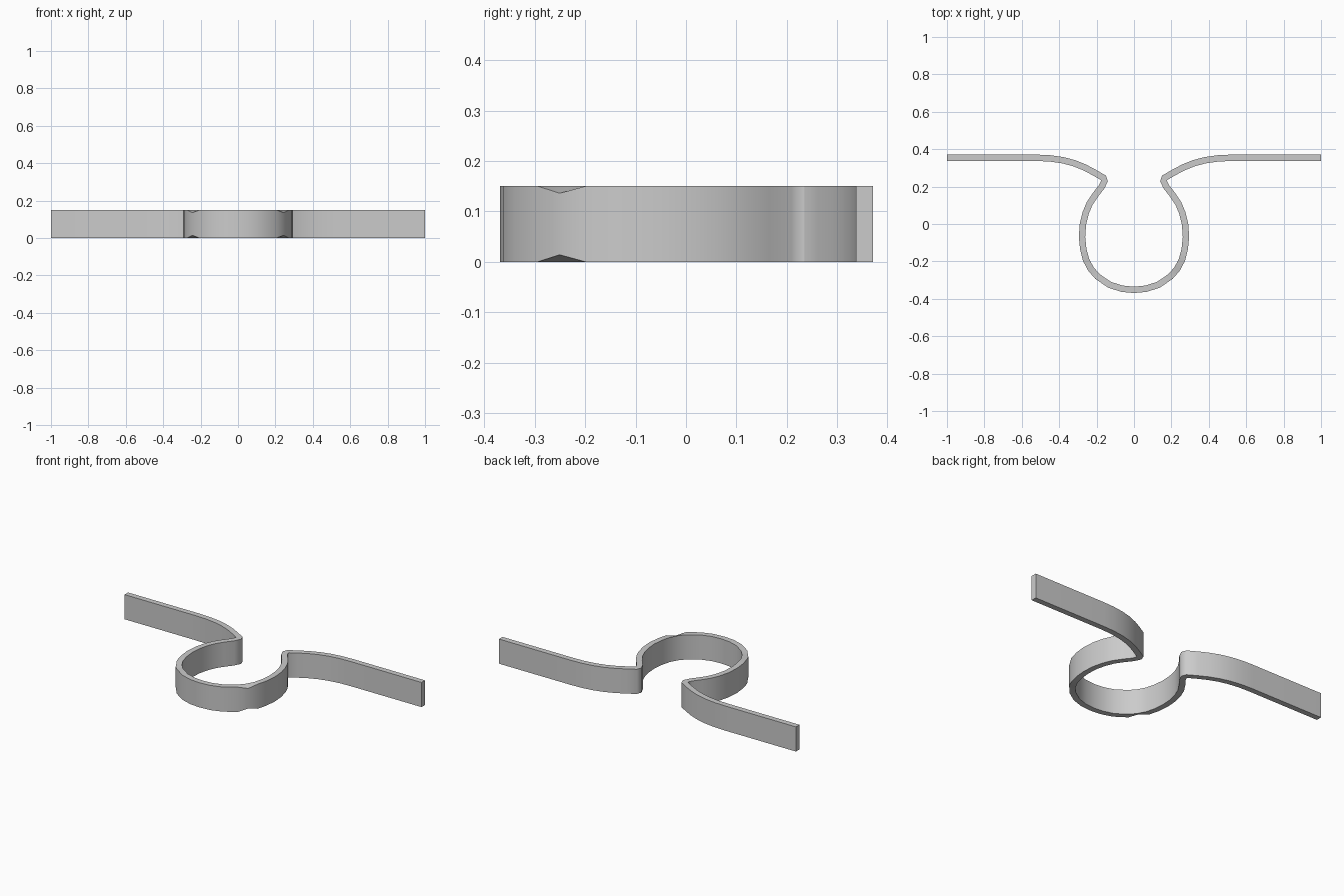
import bpy, bmesh, math
from mathutils import Vector

if "Cube" in bpy.data.objects:
    bpy.data.objects.remove(bpy.data.objects["Cube"])

HEIGHT, HALF, DIP = 0.15, 0.017, 0.014

# Right half of the strip's centreline, from the loop's lowest point to the arm tip
half = [(0, -0.352), (0.065, -0.346), (0.13, -0.325), (0.195, -0.281),
        (0.23, -0.241), (0.256, -0.193), (0.271, -0.135), (0.278, -0.07),
        (0.273, 0.0), (0.258, 0.06), (0.237, 0.11), (0.207, 0.155),
        (0.172, 0.2), (0.158, 0.23), (0.164, 0.247), (0.212, 0.275),
        (0.265, 0.303), (0.32, 0.325), (0.38, 0.341), (0.45, 0.351),
        (0.52, 0.354), (1, 0.354)]
NOTCH = 4  # centreline point whose outer edge is pinched

path = [Vector((-x, y)) for x, y in half[:0:-1]] + [Vector(p) for p in half]
mid = len(half) - 1


def offset(i):
    """Mitred sideways offset pointing to the outside of the loop."""
    a = (path[i] - path[i - 1]).normalized() if i > 0 else None
    b = (path[i + 1] - path[i]).normalized() if i < len(path) - 1 else None
    a, b = a or b, b or a
    t = (a + b).normalized()
    return Vector((t.y, -t.x)) * HALF / t.dot(a)


# Spring strip: rectangular section swept along the path
bm = bmesh.new()
rings = []
for i, p in enumerate(path):
    o = offset(i)
    d = DIP if abs(i - mid) == NOTCH else 0
    out, inn = p + o, p - o
    rings.append([bm.verts.new(c) for c in (
        (out.x, out.y, d), (out.x, out.y, HEIGHT - d),
        (inn.x, inn.y, HEIGHT), (inn.x, inn.y, 0))])
for r, s in zip(rings, rings[1:]):
    for k in range(4):
        n = (k + 1) % 4
        bm.faces.new((r[k], s[k], s[n], r[n]))
bm.faces.new(rings[0])
bm.faces.new(rings[-1][::-1])
bmesh.ops.recalc_face_normals(bm, faces=bm.faces)

mesh = bpy.data.meshes.new("spring_clip")
bm.to_mesh(mesh)
bm.free()
clip = bpy.data.objects.new("spring_clip", mesh)
bpy.context.collection.objects.link(clip)

# Smooth walls with crisp strip edges
bpy.context.view_layer.objects.active = clip
clip.select_set(True)
bpy.ops.object.shade_smooth_by_angle(angle=math.radians(50))
